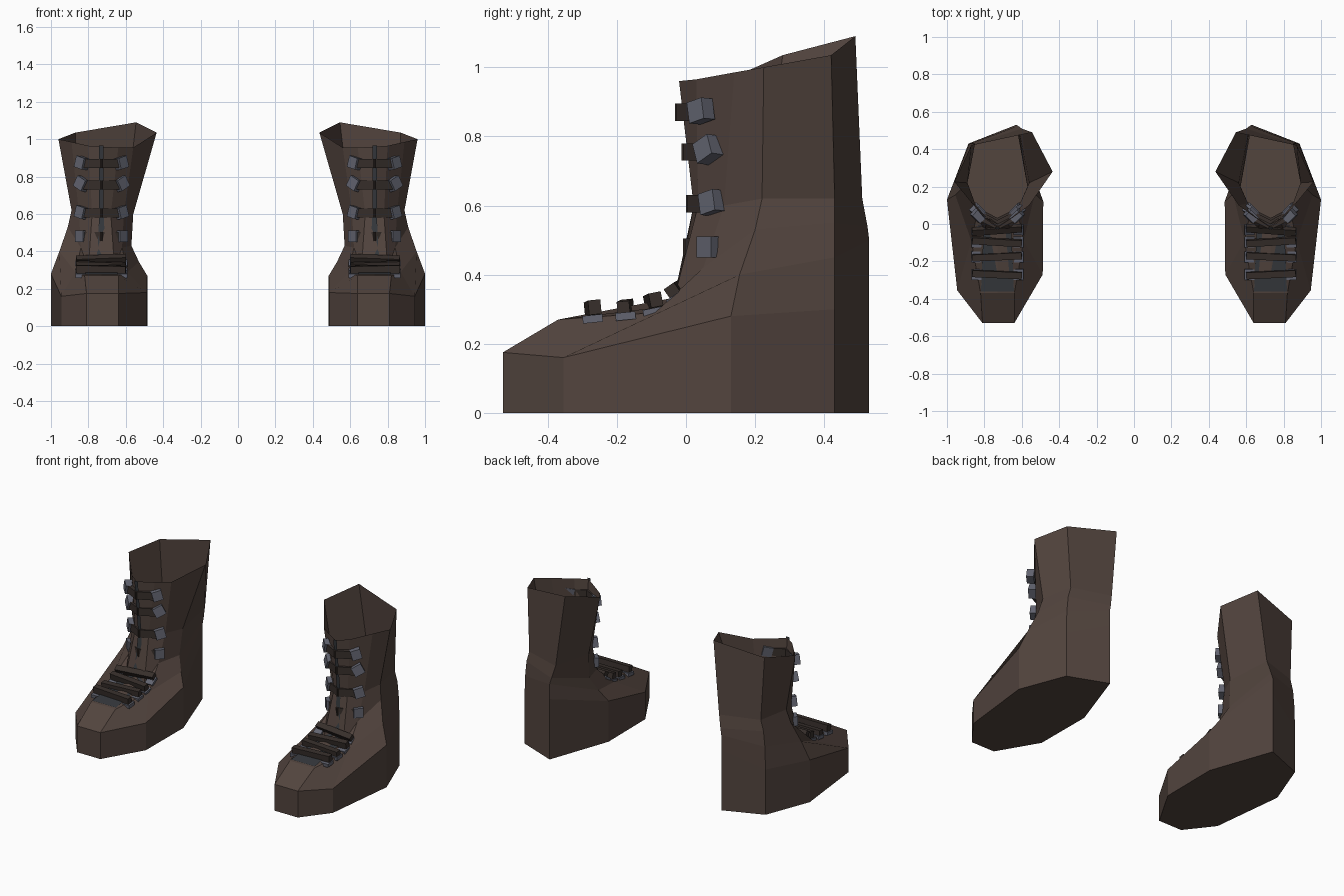
import bpy, bmesh
from mathutils import Vector, Matrix

if "Cube" in bpy.data.objects:
    bpy.data.objects.remove(bpy.data.objects["Cube"])


def material(name, rgb):
    m = bpy.data.materials.new(name)
    m.diffuse_color = (*rgb, 1)
    m.use_nodes = True
    m.node_tree.nodes["Principled BSDF"].inputs["Base Color"].default_value = m.diffuse_color
    return m


LEATHER = material("leather", (0.085, 0.058, 0.048))
STRAP = material("strap_leather", (0.038, 0.028, 0.024))
METAL = material("buckle_metal", (0.125, 0.13, 0.165))
TONGUE = material("tongue_grey", (0.036, 0.04, 0.046))


def finish(bm, name, mat):
    """Turn a bmesh into an object mirrored across x for the other boot."""
    bmesh.ops.recalc_face_normals(bm, faces=bm.faces)
    me = bpy.data.meshes.new(name)
    bm.to_mesh(me)
    bm.free()
    me.materials.append(mat)
    ob = bpy.data.objects.new(name, me)
    bpy.context.collection.objects.link(ob)
    mod = ob.modifiers.new("other_boot", 'MIRROR')
    mod.use_mirror_merge = False
    return ob


def bridge(bm, a, b, closed=True):
    n = len(a)
    for i in range(n if closed else n - 1):
        j = (i + 1) % n
        bm.faces.new((a[i], a[j], b[j], b[i]))


def add_box(bm, p, q, normal, width, thick):
    """Box running from p to q, flat against the given normal."""
    p, q = Vector(p), Vector(q)
    x = (q - p).normalized()
    n = Vector(normal)
    n = (n - x * n.dot(x)).normalized()
    y = n.cross(x)
    m = Matrix((x * (q - p).length, y * width, n * thick)).transposed().to_4x4()
    m.translation = (p + q) / 2
    bmesh.ops.create_cube(bm, size=1, matrix=m)


# Boot shell: rings run toe in, toe middle, toe out, around the heel, back to toe
welt = [(.64, -.53, .175), (.725, -.53, .175), (.81, -.53, .175),
        (.945, -.355, .16), (1, .13, .28), (.885, .43, .3),
        (.63, .53, .4), (.485, .12, .27), (.488, -.27, .18)]
sole = [(x, y, 0) for x, y, z in welt]
instep = [(.64, -.37, .27), (.73, -.37, .27), (.82, -.37, .27),
          (.87, -.09, .29), (.955, .155, .40), (.88, .43, .45),
          (.63, .53, .5), (.53, .16, .345), (.59, -.09, .29)]
ankle = [(.66, -.04, .31), (.73, -.025, .335), (.80, -.04, .31),
         (.84, .05, .42), (.91, .2, .53), (.87, .43, .55),
         (.62, .525, .54), (.57, .2, .43), (.62, .05, .42)]
waist = [(.68, .035, .6), (.73, .022, .6), (.78, .035, .6),
         (.85, .11, .6), (.89, .22, .62), (.85, .43, .62),
         (.6, .51, .62), (.56, .22, .6), (.61, .11, .6)]
rim = [(.64, .04, .955), (.73, -.02, .96), (.80, .03, .965),
       (.89, .14, .985), (.96, .225, 1.0), (.87, .42, 1.035),
       (.545, .49, 1.09), (.435, .28, 1.035), (.56, .1, .955)]

bm = bmesh.new()
rings = [[bm.verts.new(c) for c in r]
         for r in (sole, welt, instep, ankle, waist, rim)]
bm.faces.new(rings[0][::-1])
for lo, hi in zip(rings, rings[1:]):
    bridge(bm, lo, hi)
finish(bm, "boot_shell", LEATHER)

# Tongue: wide over the instep, narrowing to a slit up the shaft
bm = bmesh.new()
path = [(.088, -.362, .277), (.075, -.045, .318), (.03, -.032, .335),
        (.02, -.005, .42), (.012, .014, .6), (.012, -.026, .965)]
rows = [[bm.verts.new((.73 + s * w, y, z)) for s in (-1, 1)] for w, y, z in path]
for lo, hi in zip(rows, rows[1:]):
    bridge(bm, lo, hi, closed=False)
finish(bm, "tongue", TONGUE)

straps, buckles = bmesh.new(), bmesh.new()

# Shaft straps bend over the front into a V, with a buckle at each end
for z, y, tilt in ((.48, .012, 0), (.605, .02, .01), (.755, .008, .02), (.87, -.012, .01)):
    for s in (-1, 1):
        mid = Vector((.73 - s * .01, y - .008, z))
        end = Vector((.73 + s * .095, y + .045, z))
        out = (s * .55, -1, 0)
        add_box(straps, mid, end, out, .05, .028)
        d = Vector((.028 * s, .028, tilt))
        add_box(buckles, end - d * .4, end + d * 1.1, out, .062, .045)

# Instep straps lie across the foot, each resting on two buckle plates
for y, z, skew, up in ((-.27, .30, .006, (0, -.1, 1)), (-.175, .308, -.006, (0, -.1, 1)),
                       (-.095, .32, .008, (0, -.2, 1)), (-.028, .36, -.01, (0, -.7, 1))):
    add_box(straps, (.60, y - skew, z), (.865, y + skew, z + skew), up, .036, .042)
    for x0, x1 in ((.59, .645), (.815, .87)):
        add_box(buckles, (x0, y, z - .028), (x1, y, z - .028), up, .058, .022)

finish(straps, "straps", STRAP)
finish(buckles, "buckles", METAL)
